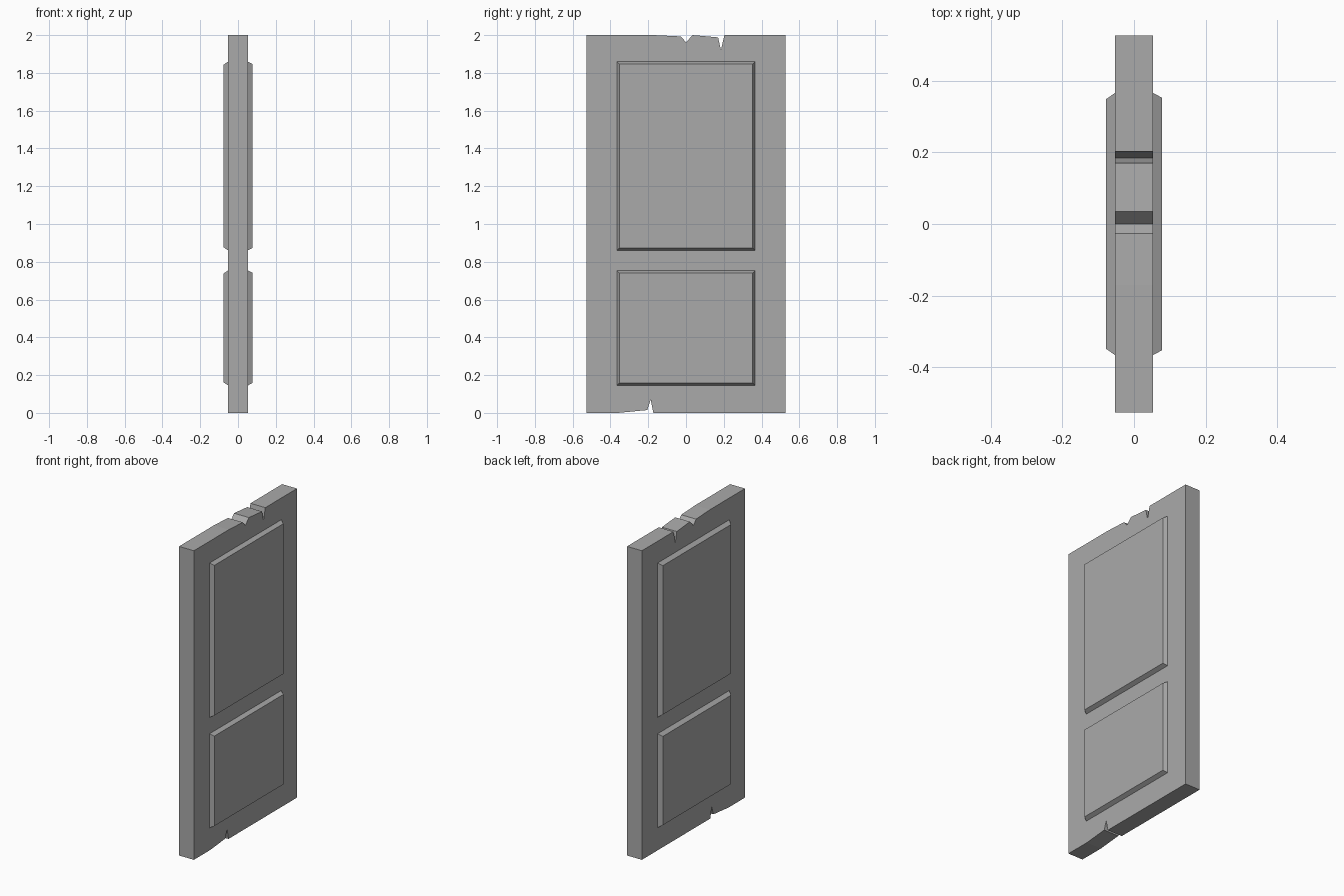
import bpy
import bmesh

cube = bpy.data.objects.get("Cube")
if cube:
    bpy.data.objects.remove(cube, do_unlink=True)

# Single stone grey
GREY = (0.4, 0.4, 0.4, 1)
stone = bpy.data.materials.new("stone_grey")
stone.use_nodes = True
stone.diffuse_color = GREY
stone.node_tree.nodes["Principled BSDF"].inputs["Base Color"].default_value = GREY


def finish(name, bm):
    bmesh.ops.recalc_face_normals(bm, faces=bm.faces)
    mesh = bpy.data.meshes.new(name)
    bm.to_mesh(mesh)
    bm.free()
    mesh.materials.append(stone)
    obj = bpy.data.objects.new(name, mesh)
    bpy.context.collection.objects.link(obj)
    return obj


def loft(name, rings):
    """Solid between two matching rings of points, capped at both ends."""
    bm = bmesh.new()
    a, b = [[bm.verts.new(p) for p in ring] for ring in rings]
    bm.faces.new(a)
    bm.faces.new(b)
    for i in range(len(a)):
        j = (i + 1) % len(a)
        bm.faces.new((a[i], a[j], b[j], b[i]))
    return finish(name, bm)


def rectangle(x, half_width, bottom, top):
    return [(x, -half_width, bottom), (x, half_width, bottom),
            (x, half_width, top), (x, -half_width, top)]


# Slab: chipped outline in the y-z plane, extruded through the thickness
HALF_WIDTH, HALF_DEPTH, HEIGHT = 0.527, 0.053, 2.0
bottom_chip = [(-0.36, 0), (-0.205, 0.015), (-0.187, 0.07), (-0.173, 0)]
top_chips = [(0.203, HEIGHT), (0.185, 1.92), (0.17, 1.988), (0.035, HEIGHT),
             (0, 1.962), (-0.027, 1.993), (-0.17, HEIGHT)]
outline = [(-HALF_WIDTH, 0), *bottom_chip, (HALF_WIDTH, 0),
           (HALF_WIDTH, HEIGHT), *top_chips, (-HALF_WIDTH, HEIGHT)]
loft("door_slab", [[(x, y, z) for y, z in outline]
                   for x in (-HALF_DEPTH, HALF_DEPTH)])

# Raised panels with sloped edges, on both faces
PANEL_HALF, PANEL_RISE = 0.367, 0.025
for level, bottom, top in (("upper", 0.86, 1.86), ("lower", 0.145, 0.755)):
    for side, sign in (("left", 1), ("right", -1)):
        slope = 0.014 if sign > 0 else 0.018
        base = rectangle(sign * (HALF_DEPTH - 0.001), PANEL_HALF, bottom, top)
        face = rectangle(sign * (HALF_DEPTH + PANEL_RISE), PANEL_HALF - slope,
                         bottom + slope, top - slope)
        loft(f"{level}_panel_{side}", [base, face])
